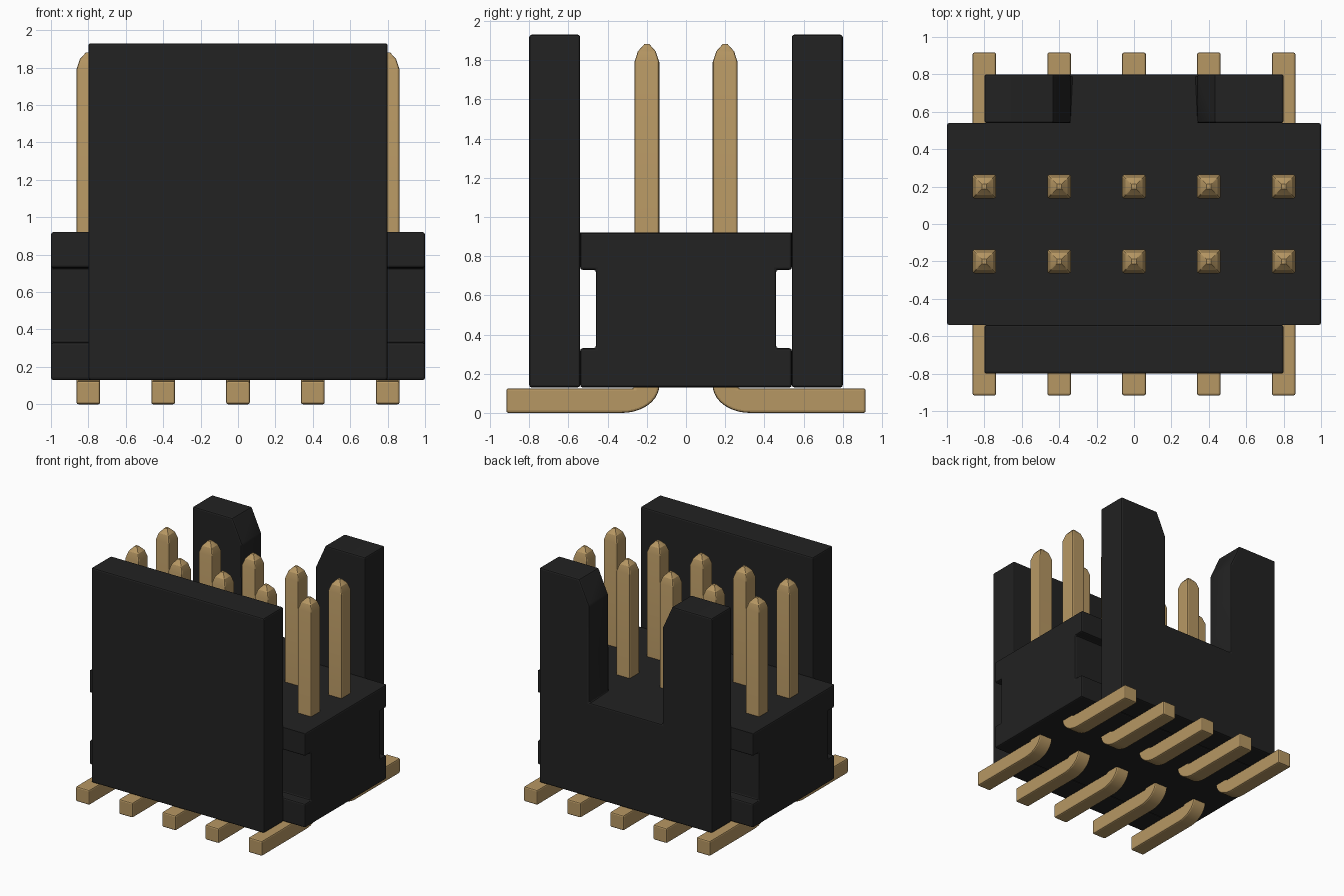
import bpy, bmesh, math
from mathutils import Vector

if "Cube" in bpy.data.objects:
    bpy.data.objects.remove(bpy.data.objects["Cube"])


def material(name, rgb):
    m = bpy.data.materials.new(name)
    m.diffuse_color = (*rgb, 1.0)
    m.use_nodes = True
    m.node_tree.nodes["Principled BSDF"].inputs["Base Color"].default_value = m.diffuse_color
    return m


BLACK = material("black plastic", (0.016, 0.016, 0.016))
GOLD = material("gold metal", (0.47, 0.31, 0.125))


def prism(points, place, lo, hi):
    """Extrude a closed 2D outline between lo and hi; place maps (a, b, depth) to xyz."""
    bm = bmesh.new()
    a = [bm.verts.new(place(p, q, lo)) for p, q in points]
    b = [bm.verts.new(place(p, q, hi)) for p, q in points]
    n = len(points)
    bm.faces.new(a)
    bm.faces.new(b[::-1])
    for i in range(n):
        j = (i + 1) % n
        bm.faces.new((a[i], b[i], b[j], a[j]))
    bmesh.ops.recalc_face_normals(bm, faces=bm.faces)
    return bm


def round_edges(bm, width, skip):
    edges = [e for e in bm.edges
             if e.calc_face_angle(0) > math.radians(15) and not skip(e)]
    bmesh.ops.bevel(bm, geom=edges, offset=width, offset_type='OFFSET',
                    segments=2, profile=0.5, affect='EDGES', clamp_overlap=True)


def finish(bm, name, mat):
    bmesh.ops.recalc_face_normals(bm, faces=bm.faces)
    for f in bm.faces:
        f.smooth = True
    for e in bm.edges:
        e.smooth = e.calc_face_angle(0) < math.radians(18)
    me = bpy.data.meshes.new(name)
    bm.to_mesh(me)
    bm.free()
    me.materials.append(mat)
    return me


def add(name, me):
    ob = bpy.data.objects.new(name, me)
    bpy.context.collection.objects.link(ob)
    return ob


def along_x(p, q, d):
    return (d, p, q)


def along_y(p, q, d):
    return (p, d, q)


# Core block with a slot running along each long side
half = [(0.54, 0.13), (0.54, 0.33), (0.46, 0.33), (0.46, 0.73), (0.54, 0.73), (0.54, 0.92)]
bm = prism(half + [(-y, z) for y, z in reversed(half)], along_x, -1, 1)
# top long edges stay crisp so they sit flush with the walls
round_edges(bm, 0.012, lambda e: all(abs(v.co.z - 0.92) < 1e-4 for v in e.verts)
            and abs(e.verts[0].co.y - e.verts[1].co.y) < 1e-4)
add("core_block", finish(bm, "core_block", BLACK))

# Solid front wall
bm = prism([(-0.8, 0.13), (0.8, 0.13), (0.8, 1.93), (-0.8, 1.93)], along_y, -0.8, -0.54)
round_edges(bm, 0.012, lambda e: False)
add("front_wall", finish(bm, "front_wall", BLACK))

# Back wall with a central keying gap and chamfered gap corners
half = [(0.8, 0.13), (0.8, 1.93), (0.43, 1.93), (0.34, 1.73), (0.34, 0.92)]
bm = prism(half + [(-x, z) for x, z in reversed(half)], along_y, 0.54, 0.8)
round_edges(bm, 0.012, lambda e: all(abs(v.co.z - 0.92) < 1e-4 and v.co.y < 0.6 for v in e.verts))
add("back_wall", finish(bm, "back_wall", BLACK))

# Pin: upright blade curving into a flat foot, with a tapered tip
R = 0.0635
SHOULDER = 1.79
outline = [(-0.2 - R, SHOULDER), (-0.2 - R, 0.125), (-0.917, 0.125), (-0.917, 0.0)]
for i in range(11):
    t = math.radians(90 * i / 10)
    outline.append((-0.327 + 0.1905 * math.sin(t), 0.14 - 0.14 * math.cos(t)))
outline.append((-0.2 + R, SHOULDER))
bm = prism(outline, along_x, -R, R)
round_edges(bm, 0.011, lambda e: all(v.co.z > SHOULDER - 0.01 for v in e.verts))
top = max(bm.faces, key=lambda f: f.calc_center_median().z)
axis = Vector((0, -0.2, 0))
for size, z in ((0.72, 1.845), (0.2, 1.882)):
    top = bmesh.ops.extrude_discrete_faces(bm, faces=[top])["faces"][0]
    for v in top.verts:
        ratio = size if z < 1.85 else size / 0.72
        v.co = axis + Vector((v.co.x * ratio, (v.co.y + 0.2) * ratio, z))
pin = finish(bm, "pin", GOLD)

# Two rows of five pins, feet pointing outwards
for row, turn in (("front", 0), ("back", math.pi)):
    for i in range(5):
        ob = add(f"{row}_pin_{i + 1}", pin)
        ob.location.x = -0.8 + 0.4 * i
        ob.rotation_euler.z = turn
